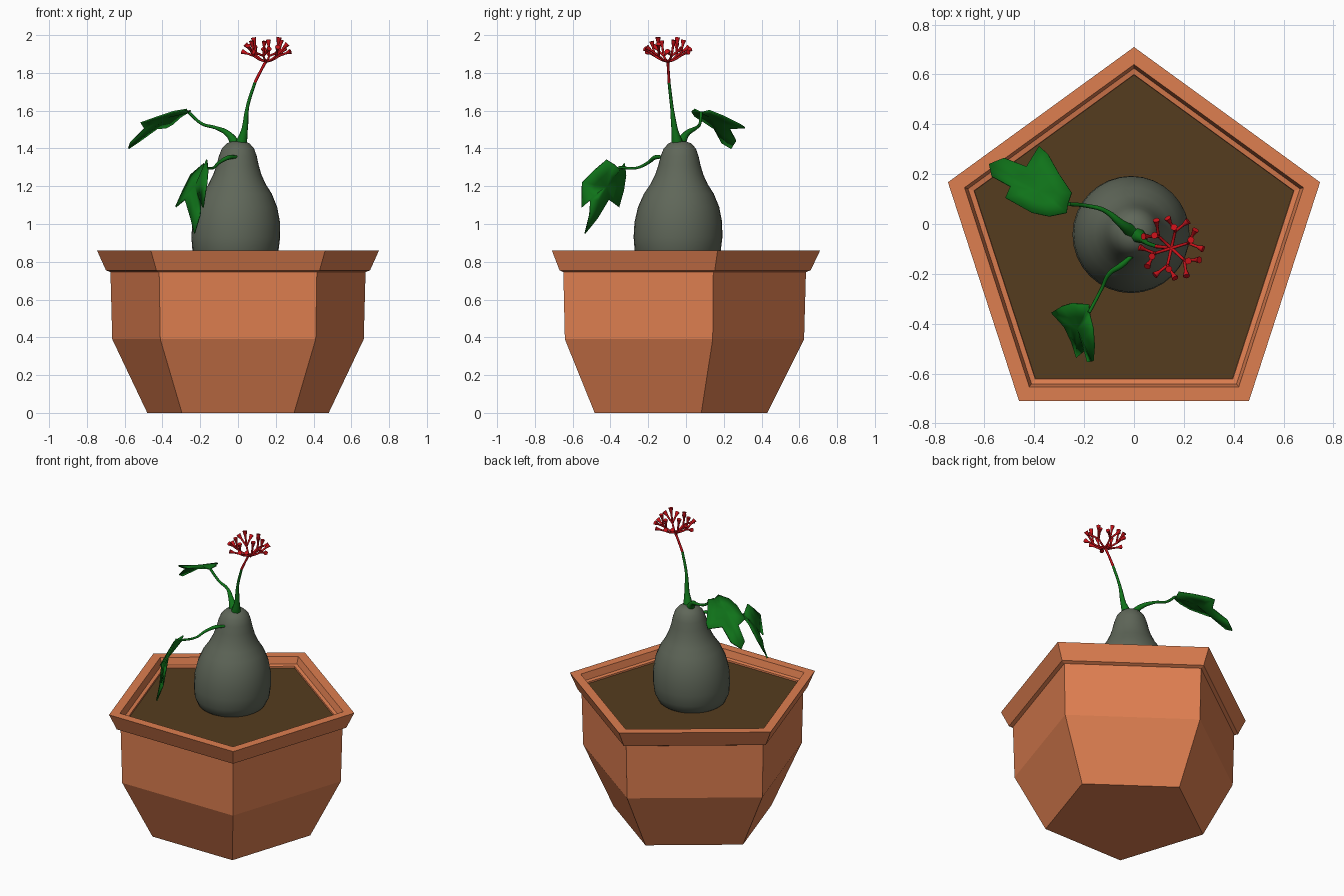
import bpy, bmesh, math, random
from math import sin, cos, pi
from mathutils import Vector

if "Cube" in bpy.data.objects:
    bpy.data.objects.remove(bpy.data.objects["Cube"])

random.seed(4)


def mat(name, col):
    m = bpy.data.materials.new(name)
    m.diffuse_color = (*col, 1)
    m.use_nodes = True
    m.node_tree.nodes["Principled BSDF"].inputs["Base Color"].default_value = m.diffuse_color
    return m


CLAY = mat("clay", (0.73, 0.21, 0.08))
SOIL = mat("soil", (0.09, 0.045, 0.013))
SKIN = mat("grey_green", (0.115, 0.135, 0.1))
GREEN = mat("leaf_green", (0.005, 0.17, 0.01))
RED = mat("flower_red", (0.6, 0.006, 0.01))


def mesh_object(name, bm, material, smooth=False):
    bmesh.ops.recalc_face_normals(bm, faces=bm.faces)
    for f in bm.faces:
        f.smooth = smooth
    me = bpy.data.meshes.new(name)
    bm.to_mesh(me)
    bm.free()
    me.materials.append(material)
    ob = bpy.data.objects.new(name, me)
    bpy.context.collection.objects.link(ob)
    return ob


def lathe(name, profile, sides, material, smooth=False):
    """Rings of (radius, z, centre x, centre y) joined and capped."""
    bm = bmesh.new()
    rings = []
    for r, z, cx, cy in profile:
        rings.append([bm.verts.new((cx + r * cos(pi / 2 + 2 * pi * i / sides),
                                    cy + r * sin(pi / 2 + 2 * pi * i / sides), z))
                      for i in range(sides)])
    for a, b in zip(rings, rings[1:]):
        for i in range(sides):
            j = (i + 1) % sides
            bm.faces.new((a[i], a[j], b[j], b[i]))
    bm.faces.new(rings[0])
    bm.faces.new(rings[-1])
    return mesh_object(name, bm, material, smooth)


def tubes(name, paths, material):
    """Smooth tapered tubes; each path is a list of (x, y, z, radius)."""
    cu = bpy.data.curves.new(name, 'CURVE')
    cu.dimensions = '3D'
    cu.bevel_depth = 1.0
    cu.bevel_resolution = 2
    cu.resolution_u = 5
    cu.use_fill_caps = True
    for path in paths:
        sp = cu.splines.new('BEZIER')
        sp.bezier_points.add(len(path) - 1)
        for p, (x, y, z, r) in zip(sp.bezier_points, path):
            p.co = (x, y, z)
            p.radius = r
            p.handle_left_type = p.handle_right_type = 'AUTO'
    cu.materials.append(material)
    ob = bpy.data.objects.new(name, cu)
    bpy.context.collection.objects.link(ob)
    return ob


def leaf(name, centre, outline):
    """Lobed blade: outline, inner ring and centre, given a little thickness."""
    bm = bmesh.new()
    c = Vector(centre)
    pts = [Vector(p) for p in outline]
    mid = bm.verts.new(c)
    outer = [bm.verts.new(p) for p in pts]
    inner = [bm.verts.new(c.lerp(p, 0.5)) for p in pts]
    for i in range(len(pts)):
        j = (i + 1) % len(pts)
        bm.faces.new((inner[i], inner[j], outer[j], outer[i]))
        bm.faces.new((mid, inner[j], inner[i]))
    ob = mesh_object(name, bm, GREEN, True)
    s = ob.modifiers.new("thickness", 'SOLIDIFY')
    s.thickness = 0.008
    s.offset = 0


# five-sided pot with overhanging rim and stepped inside
CY = -0.075
pot = [(0.505, 0), (0.70, 0.39), (0.71, 0.745), (0.735, 0.755), (0.735, 0.755), (0.785, 0.86),
       (0.715, 0.86), (0.70, 0.815), (0.675, 0.81), (0.67, 0.78)]
pot[3:5] = [(0.735, 0.755)]
lathe("pot", [(r, z, 0, CY) for r, z in pot], 5, CLAY)
lathe("soil", [(0.668, 0.77, 0, CY), (0.674, 0.80, 0, CY)], 5, SOIL)

# swollen bottle-shaped trunk
trunk = [(0.17, 0.78), (0.205, 0.81), (0.228, 0.86), (0.235, 0.93), (0.232, 1.01), (0.215, 1.09),
         (0.185, 1.16), (0.152, 1.21), (0.128, 1.26), (0.112, 1.31), (0.10, 1.36),
         (0.085, 1.40), (0.06, 1.427), (0.03, 1.438)]
lathe("trunk", [(r, z, -0.015 + 0.025 * (z - 0.8), -0.045 + 0.02 * (z - 0.8))
                for r, z in trunk], 32, SKIN, True)

# leaf stalks and flower stem
tubes("upper_leaf_stalk", [[(-0.01, -0.03, 1.42, 0.028), (-0.05, 0.0, 1.475, 0.017),
                            (-0.12, 0.055, 1.51, 0.009), (-0.19, 0.073, 1.53, 0.008),
                            (-0.26, 0.08, 1.59, 0.008)]], GREEN)
tubes("lower_leaf_stalk", [[(-0.005, -0.125, 1.355, 0.008), (-0.05, -0.165, 1.352, 0.012),
                            (-0.1, -0.2, 1.325, 0.009), (-0.13, -0.26, 1.297, 0.007),
                            (-0.18, -0.355, 1.30, 0.007)]], GREEN)
tubes("flower_stem", [[(0.015, -0.045, 1.42, 0.032), (0.035, -0.06, 1.5, 0.017),
                       (0.05, -0.075, 1.62, 0.009), (0.09, -0.09, 1.75, 0.008)]], GREEN)
tubes("flower_stem_top", [[(0.09, -0.09, 1.75, 0.008), (0.12, -0.093, 1.81, 0.007),
                           (0.15, -0.097, 1.865, 0.008)]], RED)

# lobed leaves
leaf("upper_leaf", (-0.38, 0.13, 1.565), [
    (-0.265, 0.08, 1.59), (-0.27, 0.045, 1.607), (-0.34, 0.03, 1.595), (-0.41, 0.045, 1.572),
    (-0.515, 0.105, 1.535), (-0.495, 0.15, 1.505), (-0.57, 0.19, 1.43), (-0.58, 0.24, 1.40),
    (-0.52, 0.265, 1.44), (-0.43, 0.23, 1.505), (-0.38, 0.312, 1.51), (-0.345, 0.28, 1.53),
    (-0.30, 0.2, 1.57), (-0.25, 0.125, 1.60)])
leaf("lower_leaf", (-0.225, -0.42, 1.2), [
    (-0.18, -0.35, 1.29), (-0.18, -0.325, 1.32), (-0.25, -0.318, 1.26), (-0.29, -0.33, 1.18),
    (-0.33, -0.355, 1.09), (-0.28, -0.41, 1.13), (-0.25, -0.47, 1.03), (-0.23, -0.535, 0.95),
    (-0.2, -0.51, 1.05), (-0.195, -0.505, 1.13), (-0.185, -0.553, 1.087), (-0.165, -0.55, 1.22),
    (-0.16, -0.49, 1.28), (-0.165, -0.42, 1.34), (-0.175, -0.38, 1.315)])

# forked flower cluster with flared tips
HUB = Vector((0.15, -0.097, 1.86))


def polar(r, a, h):
    return HUB + Vector((r * cos(a), r * sin(a), h))


paths = []
for k in range(6):
    a = 2 * pi * k / 6 + 0.3
    fork = polar(0.07, a, 0.03)
    paths.append([(*HUB, 0.007), (*polar(0.035, a, 0.01), 0.006), (*fork, 0.006)])
    for da, r, h in ((-0.33, 0.128, 0.065), (0.35, 0.122, 0.085), (0.1, 0.085, 0.12)):
        h += random.uniform(-0.02, 0.015)
        end = polar(r, a + da, h)
        paths.append([(*fork, 0.006), (*fork.lerp(end, 0.6), 0.006), (*end, 0.014)])
tubes("flower_cluster", paths, RED)
